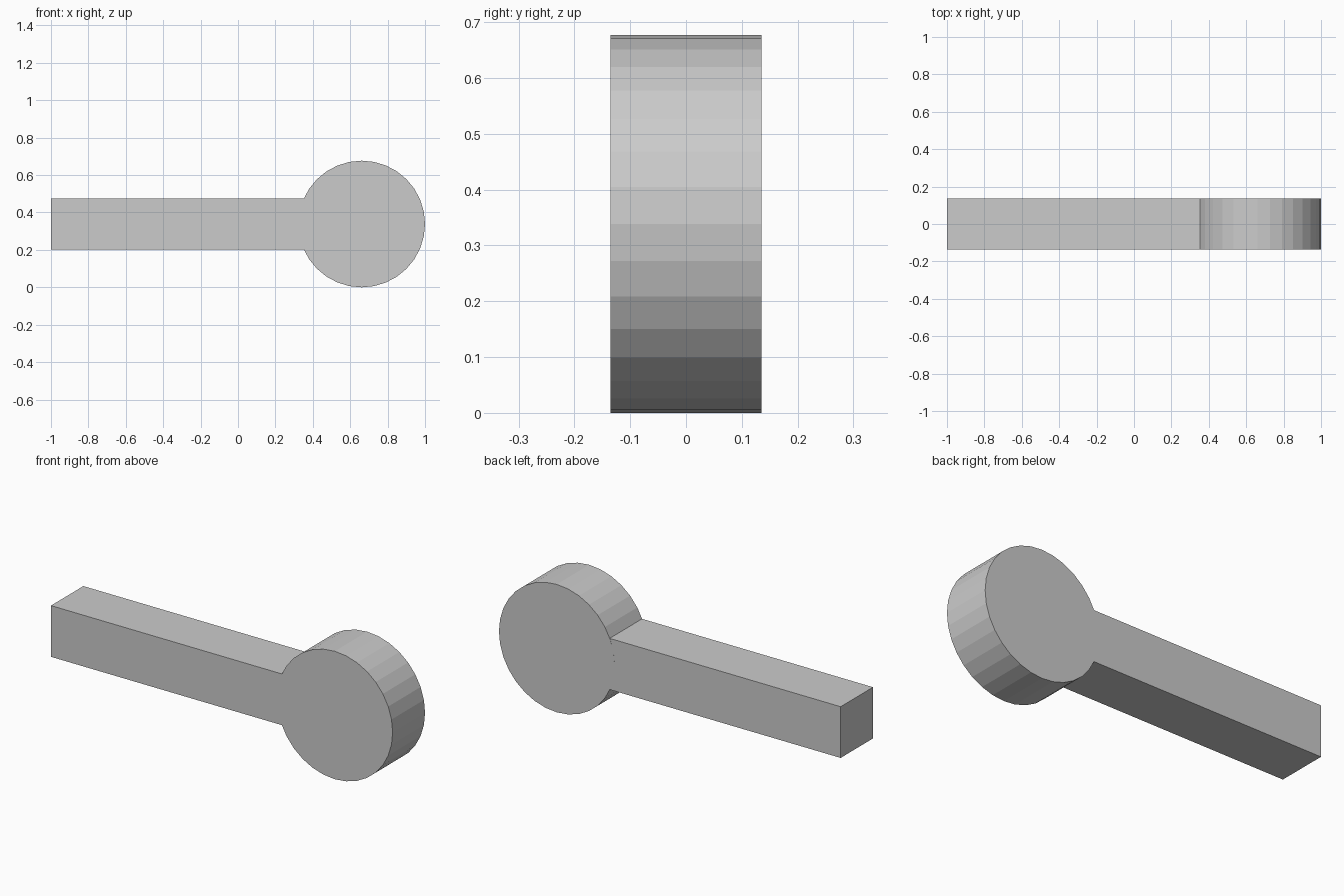
import bpy, math

if "Cube" in bpy.data.objects:
    bpy.data.objects.remove(bpy.data.objects["Cube"])

R = 0.3385      # disc radius
T = 0.271       # shared thickness of disc and bar

# Square bar, its end just buried in the disc
x0, x1 = -1.0, 0.354
bpy.ops.mesh.primitive_cube_add(size=1, location=((x0 + x1) / 2, 0, R))
bar = bpy.context.object
bar.name = "handle_bar"
bar.scale = (x1 - x0, T - 0.0005, T)
bpy.ops.object.transform_apply(location=False, rotation=False, scale=True)

# Flat-faced 32-sided disc lying across y
bpy.ops.mesh.primitive_cylinder_add(
    vertices=32, radius=R, depth=T,
    location=(1 - R, 0, R), rotation=(math.pi / 2, 0, 0))
disc = bpy.context.object
disc.name = "round_head"
